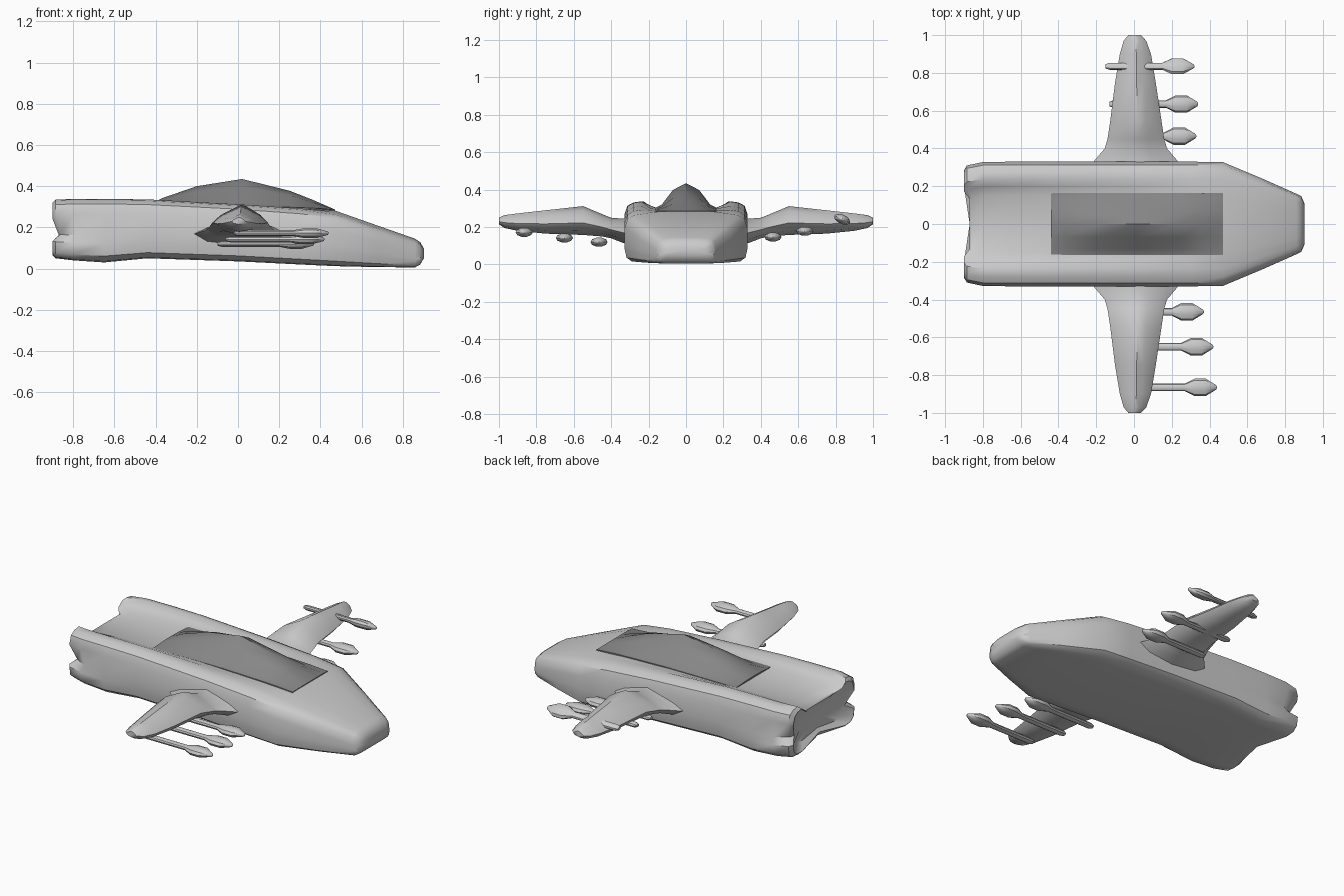
import bpy, math
from mathutils import Matrix, Vector


def material(name, v):
    m = bpy.data.materials.new(name)
    m.diffuse_color = (v, v, v, 1)
    return m


GREY = material("hull grey", 0.6)
DARK = material("canopy dark grey", 0.24)


def add_object(name, verts, faces, mat, angle=40):
    me = bpy.data.meshes.new(name)
    me.from_pydata(verts, [], faces)
    me.materials.append(mat)
    ob = bpy.data.objects.new(name, me)
    bpy.context.collection.objects.link(ob)
    bpy.ops.object.select_all(action='DESELECT')
    bpy.context.view_layer.objects.active = ob
    ob.select_set(True)
    bpy.ops.object.mode_set(mode='EDIT')
    bpy.ops.mesh.select_all(action='SELECT')
    bpy.ops.mesh.normals_make_consistent(inside=False)
    bpy.ops.object.mode_set(mode='OBJECT')
    bpy.ops.object.shade_smooth_by_angle(angle=math.radians(angle))
    return ob


def loft(name, rings, mat, angle=40):
    """Skin equal-length rings and close both ends."""
    n = len(rings[0])
    verts = [v for r in rings for v in r]
    faces = [(i * n + j, i * n + (j + 1) % n, (i + 1) * n + (j + 1) % n, (i + 1) * n + j)
             for i in range(len(rings) - 1) for j in range(n)]
    for start in (0, (len(rings) - 1) * n):
        c = sum((Vector(v) for v in verts[start:start + n]), Vector()) / n
        verts.append(tuple(c))
        faces += [(start + j, start + (j + 1) % n, len(verts) - 1) for j in range(n)]
    return add_object(name, verts, faces, mat, angle)


# Hull: x, half width, bottom, shoulder, lobe top, channel height, waist notch
SECTIONS = [
    (-0.90, 0.285, 0.065, 0.26, 0.320, 0.270, 0.05),
    (-0.885, 0.310, 0.050, 0.28, 0.335, 0.280, 0.04),
    (-0.80, 0.328, 0.040, 0.285, 0.338, 0.292, 0.02),
    (-0.65, 0.330, 0.030, 0.285, 0.338, 0.300, 0.005),
    (-0.44, 0.330, 0.050, 0.28, 0.336, 0.300, 0),
    (0.00, 0.330, 0.035, 0.26, 0.312, 0.298, 0),
    (0.30, 0.330, 0.020, 0.235, 0.292, 0.290, 0),
    (0.47, 0.328, 0.012, 0.215, 0.270, 0.282, 0),
    (0.68, 0.240, 0.007, 0.150, 0.200, 0.208, 0),
    (0.86, 0.160, 0.006, 0.095, 0.140, 0.145, 0),
    (0.885, 0.148, 0.020, 0.085, 0.120, 0.128, 0),
    (0.902, 0.110, 0.050, 0.078, 0.095, 0.098, 0),
]


def hull_ring(x, w, b, s, t, c, notch):
    m = (b + s) / 2
    half = [(0, c), (0.46 * w, c), (0.6 * w, (c + t) / 2), (0.72 * w, t), (0.85 * w, t - 0.12 * (t - s)),
            (0.95 * w, t - 0.45 * (t - s)), (w, s - 0.02), (w - notch, m), (w, b + 0.35 * (s - b)),
            (0.97 * w, b + 0.12 * (s - b)), (0.88 * w, b + 0.02 * (s - b)), (0.7 * w, b), (0, b + notch * 0.6)]
    ring = [(x + (notch * 0.6 if i in (0, 1, 7, 12) else 0), y, z) for i, (y, z) in enumerate(half)]
    return ring + [(p[0], -p[1], p[2]) for p in reversed(ring[1:-1])]


rings = [hull_ring(*s) for s in SECTIONS]
# Recessed tail face
rear = [(-0.86, y * 0.72, 0.18 + (z - 0.18) * 0.72) for x, y, z in rings[0]]
loft("hull", [rear] + rings, GREY)

# Canopy: x, ridge height, edge height
RIDGE = [(-0.44, 0.310, 0.304), (-0.36, 0.345, 0.304), (-0.20, 0.400, 0.304), (0.02, 0.435, 0.304),
         (0.25, 0.378, 0.298), (0.36, 0.335, 0.294), (0.47, 0.287, 0.286)]
BULGE = [(-0.163, 0), (-0.13, 0.12), (-0.07, 0.72), (0, 1), (0.07, 0.72), (0.13, 0.12), (0.163, 0)]
loft("canopy", [[(x, y, e + (r - e) * k) for y, k in BULGE]
                + [(x, 0.163, e - 0.02), (x, -0.163, e - 0.02)] for x, r, e in RIDGE], DARK, 30)

# Wings: y, rear x, front x, top, bottom
WING = [(0.28, -0.23, 0.25, 0.245, 0.105), (0.335, -0.21, 0.23, 0.245, 0.115), (0.40, -0.155, 0.175, 0.25, 0.14),
        (0.45, -0.14, 0.16, 0.27, 0.15), (0.55, -0.125, 0.145, 0.312, 0.158), (0.75, -0.10, 0.115, 0.29, 0.165),
        (0.90, -0.075, 0.09, 0.273, 0.18), (0.97, -0.055, 0.065, 0.264, 0.195), (1.0, -0.03, 0.035, 0.25, 0.215)]
SHAPE = [(0, 0.42), (0.15, 0.66), (0.36, 0.85), (0.53, 1), (0.70, 0.85), (0.87, 0.66), (1, 0.42),
         (0.86, 0.14), (0.5, 0), (0.14, 0.14)]
for side, label in ((-1, "right"), (1, "left")):
    loft(label + "_wing", [[(a + (f - a) * u, side * y, b + (t - b) * v) for u, v in SHAPE]
                           for y, a, f, t, b in WING], GREY, 50)

# Missiles: y, z, rod rear x, tip x, roll
MISSILES = [(-0.465, 0.12, -0.10, 0.37, 0), (-0.65, 0.142, -0.06, 0.42, 0), (-0.865, 0.172, -0.02, 0.44, 0),
            (0.465, 0.147, -0.10, 0.33, 0), (0.635, 0.178, -0.13, 0.34, 0), (0.835, 0.242, -0.15, 0.32, -25)]
for i, (y, z, rear_x, tip, roll) in enumerate(MISSILES):
    profile = [(rear_x, 0.012), (rear_x + 0.02, 0.02), (tip - 0.17, 0.02), (tip - 0.12, 0.046),
               (tip - 0.06, 0.046), (tip - 0.005, 0.012), (tip, 0.004)]
    rot = Matrix.Rotation(math.radians(roll), 3, 'X')
    body = []
    for x, r in profile:
        ring = []
        for k in range(10):
            a = math.tau * k / 10
            p = rot @ Vector((0, r * math.cos(a), min(r * 0.75, 0.025) * math.sin(a)))
            ring.append((x, y + p.y, z + p.z))
        body.append(ring)
    loft("missile_%d" % (i + 1), body, GREY, 35)
